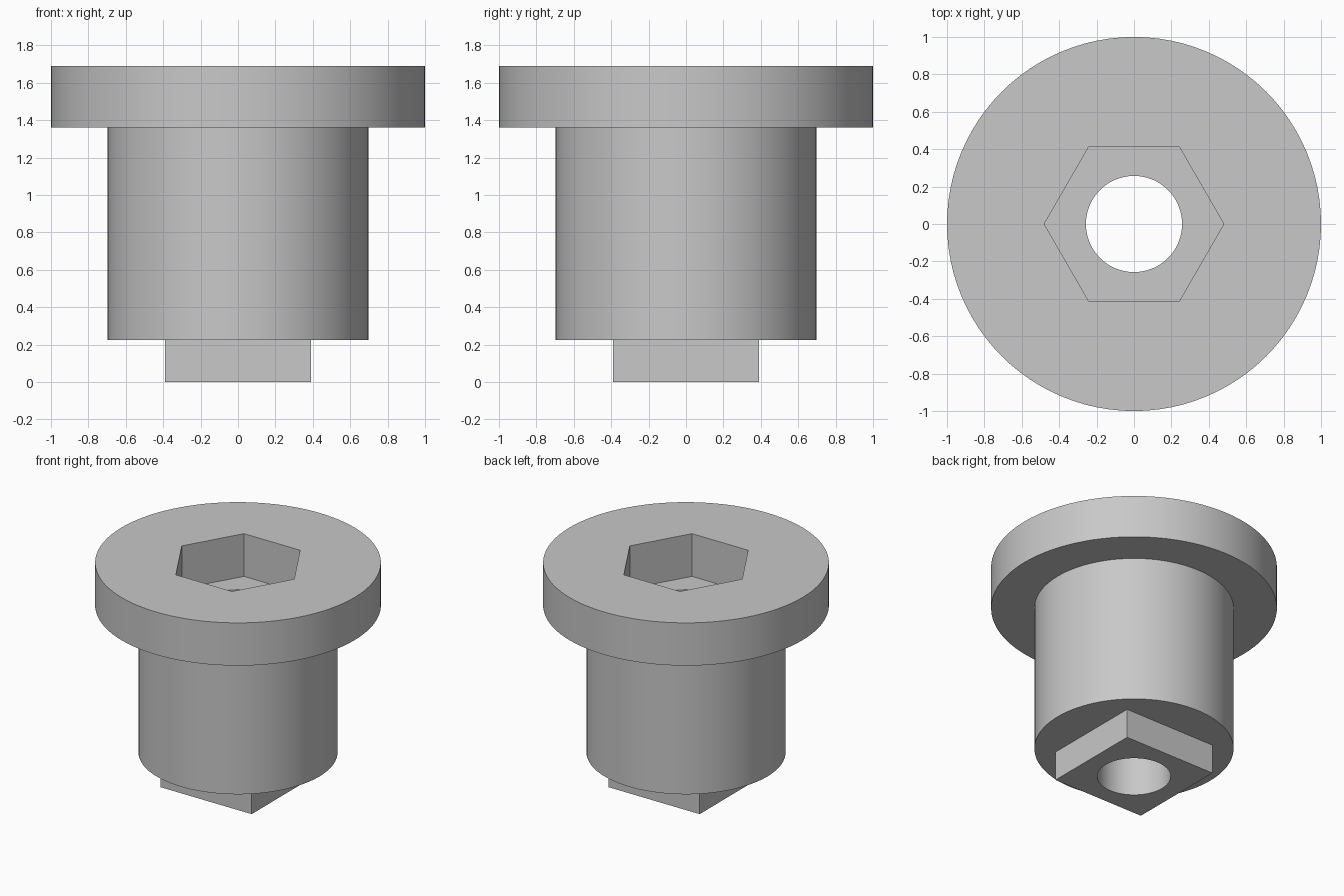
import bpy
import math

if "Cube" in bpy.data.objects:
    bpy.data.objects.remove(bpy.data.objects["Cube"])

SEGMENTS = 96
Z_FOOT, Z_FLANGE, Z_TOP = 0.225, 1.36, 1.69

grey = bpy.data.materials.new("plain_grey")
grey.diffuse_color = (0.58, 0.58, 0.58, 1)
grey.use_nodes = True
grey.node_tree.nodes["Principled BSDF"].inputs["Base Color"].default_value = grey.diffuse_color


def prism(name, radius, z0, z1, sides=SEGMENTS, turn=0.0):
    """Upright closed prism with its first corner at the angle 'turn'."""
    ring = [(radius * math.cos(turn + math.tau * i / sides),
             radius * math.sin(turn + math.tau * i / sides)) for i in range(sides)]
    verts = [(x, y, z) for z in (z0, z1) for x, y in ring]
    faces = [tuple(reversed(range(sides))), tuple(range(sides, 2 * sides))]
    for i in range(sides):
        j = (i + 1) % sides
        faces.append((i, j, sides + j, sides + i))
    mesh = bpy.data.meshes.new(name)
    mesh.from_pydata(verts, [], faces)
    mesh.materials.append(grey)
    obj = bpy.data.objects.new(name, mesh)
    bpy.context.collection.objects.link(obj)
    return obj


def combine(target, tool, operation):
    """Apply a boolean and remove the tool object."""
    mod = target.modifiers.new(operation, "BOOLEAN")
    mod.operation, mod.object, mod.solver = operation, tool, "EXACT"
    bpy.context.view_layer.objects.active = target
    bpy.ops.object.modifier_apply(modifier=mod.name)
    bpy.data.objects.remove(tool)


# Round barrel with wide flange on top and square foot below
plug = prism("flanged_plug", 0.697, Z_FOOT, 1.5)
combine(plug, prism("flange", 1.0, Z_FLANGE, Z_TOP), "UNION")
combine(plug, prism("square_foot", 0.39 * math.sqrt(2), 0.0, 0.5, 4, math.pi / 4), "UNION")

# Hexagonal socket in the flange, and the bore right through
combine(plug, prism("hex_socket", 0.48, Z_FLANGE, 2.0, 6), "DIFFERENCE")
combine(plug, prism("bore", 0.257, -0.3, 2.0), "DIFFERENCE")

# Smooth round walls, crisp edges
bpy.ops.object.select_all(action="DESELECT")
plug.select_set(True)
bpy.context.view_layer.objects.active = plug
bpy.ops.object.shade_smooth_by_angle(angle=math.radians(30))
